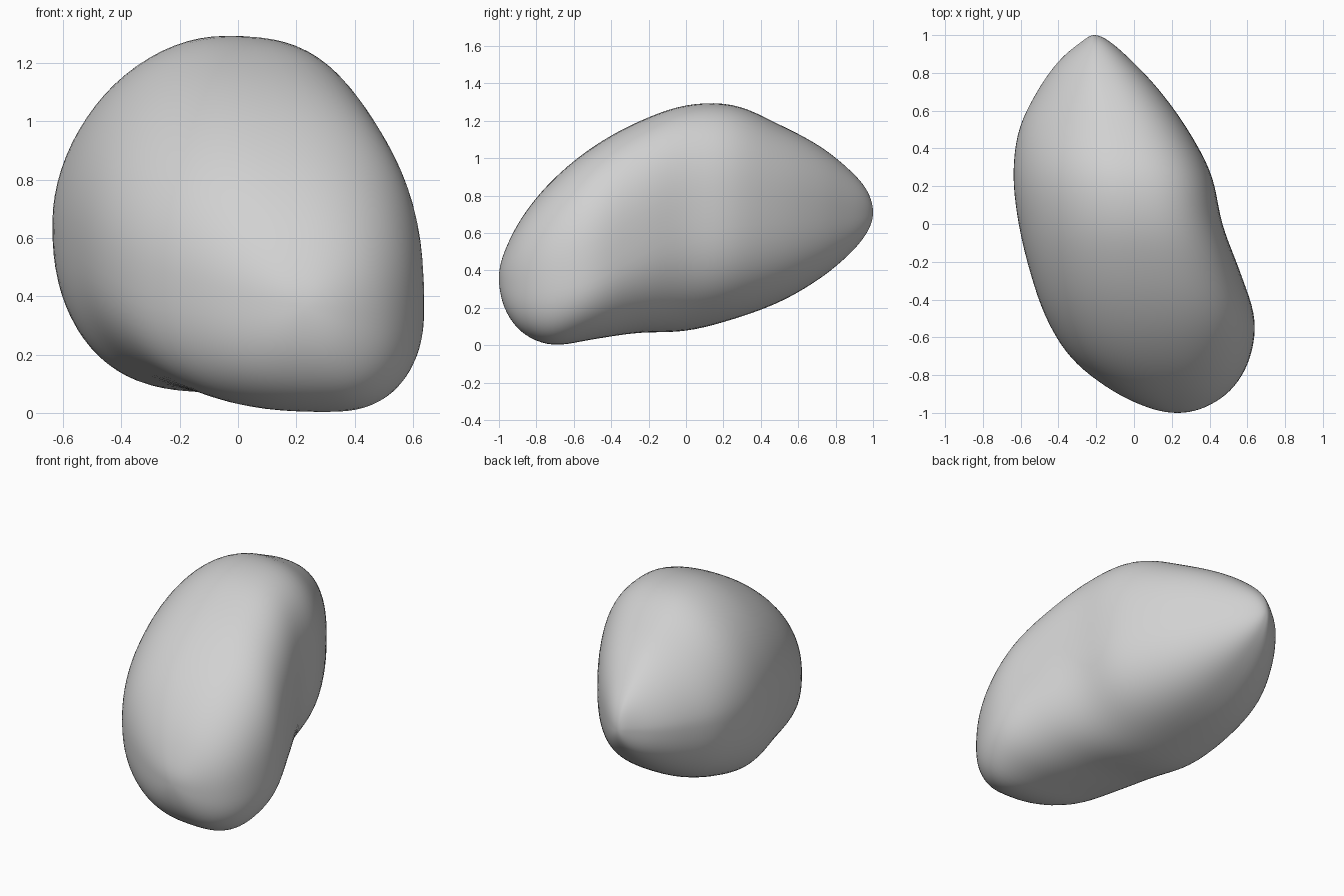
import bpy
import bmesh
from math import pi, cos, sin

STATIONS = 64    # rings along the length
SIDES = 80       # points around each ring

# Cross-sections from front to back, evenly spaced in angle:
# left edge, right edge, bottom, top, x of top, x of bottom, z of left edge, z of right edge
SECTIONS = [
    (.23, .23, .36, .36, .23, .23, .36, .36),
    (.06, .385, .19, .51, .2, .26, .38, .33),
    (-.14, .525, .06, .7, .16, .3, .42, .31),
    (-.335, .615, 0, .89, .1, .31, .47, .33),
    (-.465, .64, .03, 1.06, .06, .2, .54, .38),
    (-.55, .565, .065, 1.195, .01, .02, .6, .52),
    (-.612, .468, .075, 1.285, -.03, -.13, .63, .67),
    (-.64, .412, .14, 1.285, -.07, -.15, .66, .7),
    (-.61, .285, .23, 1.18, -.12, -.17, .68, .71),
    (-.51, .135, .35, 1.07, -.17, -.19, .69, .71),
    (-.395, -.015, .48, .945, -.2, -.2, .7, .71),
    (-.275, -.13, .6, .83, -.21, -.21, .71, .71),
    (-.21, -.21, .71, .71, -.21, -.21, .71, .71),
]


def mirrored_end(i):
    """Section at index i; past an end, left/right and bottom/top swap so the tip stays round."""
    last = len(SECTIONS) - 1
    if 0 <= i <= last:
        return SECTIONS[i]
    l, r, b, t, xt, xb, zl, zr = SECTIONS[-i if i < 0 else 2 * last - i]
    return (r, l, t, b, xb, xt, zr, zl)


def section_at(s):
    """Smoothly interpolated section at a fractional index."""
    i = min(int(s), len(SECTIONS) - 2)
    f = s - i
    result = []
    for a, b, c, d in zip(*(mirrored_end(i + k) for k in (-1, 0, 1, 2))):
        bend = 2 * a - 5 * b + 4 * c - d
        twist = 3 * (b - c) + d - a
        result.append(b + f * (c - a + f * (bend + f * twist)) / 2)
    return result


def fullness(right, upper, y):
    """How boxy each quarter of the outline is, changing along the length."""
    if right:
        return 2.75 - .5 * y * y if upper else 2.5
    return 1.95 - .4 * y if upper else 2.5


def ring_point(section, angle, y):
    """Point on a rounded outline through the four extreme points of a section."""
    l, r, b, t, xt, xb, zl, zr = section
    c, s = cos(angle), sin(angle)
    side_x, side_z = (r, zr) if c >= 0 else (l, zl)
    pole_x, pole_z = (xt, t) if s >= 0 else (xb, b)
    power = 2 / fullness(c >= 0, s >= 0, y)
    return (pole_x + (side_x - pole_x) * abs(c) ** power,
            side_z + (pole_z - side_z) * abs(s) ** power)


def build_rock():
    bm = bmesh.new()
    rings = []
    for k in range(1, STATIONS):
        u = k / STATIONS
        y = -cos(pi * u)
        section = section_at(u * (len(SECTIONS) - 1))
        ring = []
        for j in range(SIDES):
            x, z = ring_point(section, 2 * pi * j / SIDES, y)
            ring.append(bm.verts.new((x, y, z)))
        rings.append(ring)

    # Skin between the rings
    for lower, upper in zip(rings, rings[1:]):
        for j in range(SIDES):
            n = (j + 1) % SIDES
            bm.faces.new((lower[j], lower[n], upper[n], upper[j]))

    # Close both tips
    for ring, section, y in ((rings[0], SECTIONS[0], -1), (rings[-1], SECTIONS[-1], 1)):
        tip = bm.verts.new((section[0], y, section[2]))
        for j in range(SIDES):
            bm.faces.new((tip, ring[j], ring[(j + 1) % SIDES]))

    # Soften the seams between the outline quarters
    for _ in range(4):
        bmesh.ops.smooth_vert(bm, verts=bm.verts, factor=.5,
                              use_axis_x=True, use_axis_z=True)
    bmesh.ops.recalc_face_normals(bm, faces=bm.faces)
    mesh = bpy.data.meshes.new("rock")
    bm.to_mesh(mesh)
    bm.free()
    rock = bpy.data.objects.new("rock", mesh)
    bpy.context.collection.objects.link(rock)
    return rock


cube = bpy.data.objects.get("Cube")
if cube:
    bpy.data.objects.remove(cube, do_unlink=True)

rock = build_rock()

# Plain light grey stone
stone = bpy.data.materials.new("light_grey_stone")
stone.use_nodes = True
colour = (.64, .64, .64, 1)
stone.diffuse_color = colour
stone.node_tree.nodes["Principled BSDF"].inputs["Base Color"].default_value = colour
rock.data.materials.append(stone)

bpy.context.view_layer.objects.active = rock
rock.select_set(True)
bpy.ops.object.shade_smooth()
